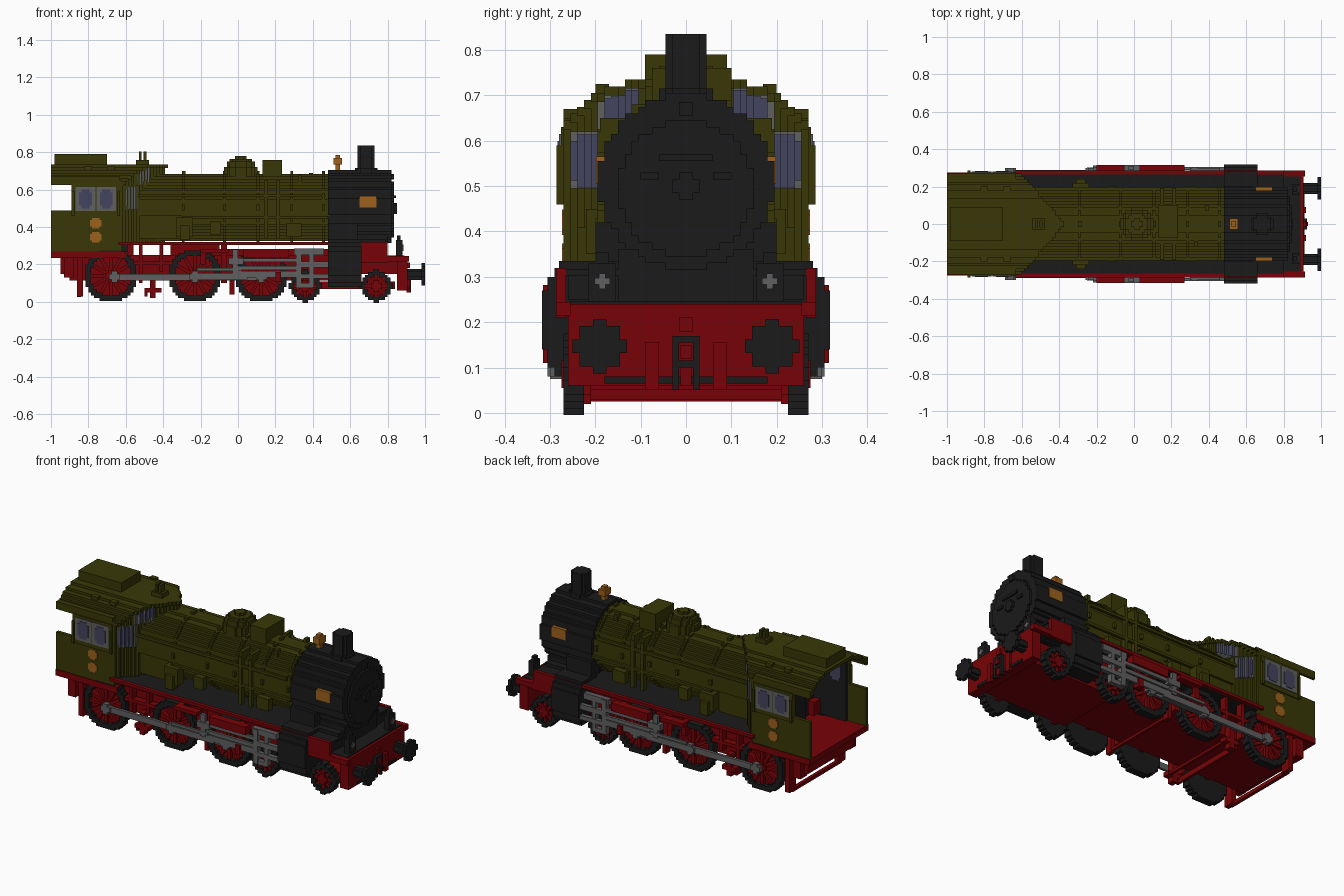
import bpy
import bmesh
import math
from mathutils import Matrix, Vector

default = bpy.data.objects.get("Cube")
if default:
    bpy.data.objects.remove(default, do_unlink=True)

STEP = 0.015  # size of one block


def make_material(name, red, green, blue):
    material = bpy.data.materials.new(name)
    material.use_nodes = True
    colour = (red, green, blue, 1)
    material.diffuse_color = colour
    material.node_tree.nodes["Principled BSDF"].inputs["Base Color"].default_value = colour
    return material


OLIVE = make_material("olive green paint", .04, .039, .002)
BLACK = make_material("soot black", .0105, .0105, .0105)
RED = make_material("frame red", .185, .001, .002)
GREY = make_material("steel grey", .115, .115, .12)
GLASS = make_material("blue glass", .056, .056, .112)
BRASS = make_material("brass", .34, .12, .012)


def add_box(bm, x0, x1, y0, y1, z0, z1):
    centre = Vector((x0 + x1, y0 + y1, z0 + z1)) / 2
    scale = Matrix.Diagonal((x1 - x0, y1 - y0, z1 - z0, 1))
    bmesh.ops.create_cube(bm, size=1, matrix=Matrix.Translation(centre) @ scale)


def finish(name, material, bm):
    mesh = bpy.data.meshes.new(name)
    bm.to_mesh(mesh)
    bm.free()
    mesh.materials.append(material)
    bpy.context.collection.objects.link(bpy.data.objects.new(name, mesh))


def part(name, material, *boxes, mirror=False):
    """One object from axis-aligned boxes, optionally repeated across the centre line."""
    bm = bmesh.new()
    for x0, x1, y0, y1, z0, z1 in boxes:
        add_box(bm, x0, x1, y0, y1, z0, z1)
        if mirror:
            add_box(bm, x0, x1, -y1, -y0, z0, z1)
    finish(name, material, bm)


def rows(radius):
    """Stepped circle: low edge, high edge and half width of each row."""
    count = round(radius / STEP)
    for k in range(-count, count):
        height = (k + .5) * STEP
        half = STEP * max(1, round(math.sqrt(max(0, radius ** 2 - height ** 2)) / STEP))
        yield k * STEP, (k + 1) * STEP, half


def barrel(x0, x1, y, z, radius):
    return [(x0, x1, y - w, y + w, z + a, z + b) for a, b, w in rows(radius)]


def post(x, y, z0, z1, radius):
    return [(x - w, x + w, y + a, y + b, z0, z1) for a, b, w in rows(radius)]


def disc(x, y0, y1, z, radius, hole=0):
    inner = {round(a / STEP): w for a, b, w in rows(hole)} if hole else {}
    for a, b, w in rows(radius):
        gap = inner.get(round(a / STEP), 0)
        if gap:
            yield x - w, x - gap, y0, y1, z + a, z + b
            yield x + gap, x + w, y0, y1, z + a, z + b
        else:
            yield x - w, x + w, y0, y1, z + a, z + b


def wheel(name, x, radius, spokes):
    part(name + "_tyre", BLACK, *disc(x, .23, .27, radius, radius, radius - .03),
         *disc(x, .225, .235, radius, radius), mirror=True)
    part(name + "_hub", RED, *disc(x, .23, .275, radius, .03),
         *disc(x, .23, .244, radius, radius - .02), mirror=True)
    bm = bmesh.new()
    for side in (-1, 1):
        for k in range(spokes):
            place = (Matrix.Translation((x, side * .25, radius))
                     @ Matrix.Rotation(math.tau * k / spokes, 4, "Y")
                     @ Matrix.Translation((0, 0, radius / 2 - .01))
                     @ Matrix.Diagonal((.018, .026, radius - .02, 1)))
            bmesh.ops.create_cube(bm, size=1, matrix=place)
    finish(name + "_spokes", RED, bm)
    part(name + "_axle", RED, (x - .015, x + .015, -.23, .23, radius - .015, radius + .015))


# Boiler, bands and smokebox
part("boiler", OLIVE, *barrel(-.6, .49, 0, .505, .18))
part("firebox", OLIVE, (-.62, -.33, -.165, .165, .335, .56))
for index, x in enumerate((-.3, -.08, .1, .28, .45)):
    part(f"boiler_band_{index}", OLIVE, *barrel(x, x + STEP, 0, .505, .188))
part("smokebox", BLACK, *barrel(.48, .82, 0, .51, .192))
part("smokebox_door", BLACK, *barrel(.81, .835, 0, .495, .15))
part("door_centre", BLACK, *barrel(.83, .85, 0, .5, .03), (.83, .845, -.1, -.06, .515, .53),
     (.83, .845, .06, .1, .515, .53), (.83, .845, -.06, .06, .555, .57),
     (.81, .835, -.015, .015, .655, .685))
part("smokebox_saddle", BLACK, (.5, .8, -.15, .15, .2, .36), (.5, .79, -.19, .19, .24, .335))
part("chimney", BLACK, *post(.685, 0, .68, .835, .045), *post(.685, 0, .68, .715, .06))
part("bell", BRASS, (.51, .555, -.03, .03, .735, .77), (.52, .545, -.015, .015, .7, .785))
part("smokebox_plate", BRASS, (.65, .74, .175, .199, .505, .565), mirror=True)

# Domes and boiler fittings
dome = [box for a, b, w in rows(.09) if b > 0
        for box in post(.015, 0, .69 + a, .69 + b, w)]
part("steam_dome", OLIVE, *dome, *post(.015, 0, .65, .69, .09))
part("sand_box", OLIVE, (.13, .235, -.075, .1, .6, .76))
part("sand_pipe", OLIVE, (.14, .16, .09, .19, .6, .65), (.14, .16, .17, .195, .34, .62),
     (.205, .225, .09, .19, .6, .65), (.205, .225, .17, .195, .34, .62), mirror=True)
part("safety_valve", OLIVE, (-.53, -.515, -.02, .02, .7, .805), (-.505, -.49, -.02, .02, .7, .805),
     (-.545, -.475, -.03, .03, .72, .76))
part("handrail", OLIVE, (-.55, .45, .18, .195, .56, .575), (-.3, .48, .18, .195, .445, .46),
     mirror=True)
part("feed_pump", OLIVE, (-.33, -.24, .165, .22, .35, .45), (-.31, -.26, .18, .24, .33, .41),
     (-.15, -.09, .16, .2, .36, .43), (.26, .34, .16, .2, .35, .42), mirror=True)
part("top_fittings", OLIVE, (-.3, -.28, -.015, .015, .67, .7), (.32, .34, -.12, -.09, .62, .68),
     (.38, .4, .07, .1, .63, .69))

# Cab with wedge-shaped front and arched roof, built in columns
roof, front, panes, frames = [], [], [], []
for k in range(18):
    y0, y1 = k * STEP, (k + 1) * STEP
    middle = (y0 + y1) / 2
    top = STEP * round((.74 - .1 * (middle / .27) ** 3) / STEP)
    nose = STEP * round((-.385 - .85 * middle) / STEP)
    roof.append((-1, nose + STEP, y0, y1, top - .02, top))
    front.append((nose - .04, nose, y0, y1, .32, top - .01))
    if .1 < middle < .195:
        frames.append((nose - .01, nose + .006, y0, y1, .625, min(top - .01, .715)))
        if middle < .18:
            panes.append((nose - .01, nose + .01, y0, y1, .665 - .5 * (middle - .1),
                          min(top - .02, .712) - .3 * max(0, middle - .15)))
    if .18 < middle < .255:
        edge = .015 if middle > .24 else 0
        frames.append((nose - .01, nose + .006, y0, y1, .495, .62))
        if middle > .195:
            panes.append((nose - .01, nose + .01, y0, y1, .497 + edge, .614 - edge))
part("cab_roof", OLIVE, *roof, (-1, -.63, .24, .27, .64, .67), mirror=True)
part("cab_front", OLIVE, *front, mirror=True)
part("front_window_frame", GREY, *frames, mirror=True)
part("front_window_glass", GLASS, *panes, mirror=True)
part("roof_vent", OLIVE, (-.98, -.7, -.09, .09, .72, .79))
part("roof_strips", OLIVE, (-.82, -.78, .17, .2, .69, .725), (-.7, -.66, .17, .2, .69, .725),
     mirror=True)
part("cab_side", OLIVE, (-.89, -.62, .25, .27, .265, .65), (-.89, -.63, .26, .276, .46, .63),
     (-.645, -.63, .26, .285, .46, .59), (-.89, -.875, .26, .285, .46, .59), mirror=True)
part("rear_side_panel", OLIVE, (-1, -.89, .25, .27, .265, .49), mirror=True)
for index, x in enumerate((-.868, -.757)):
    part(f"side_window_frame_{index}", GREY, (x, x + .105, .24, .28, .485, .615), mirror=True)
    part(f"side_window_glass_{index}", GLASS, (x + .018, x + .087, .23, .283, .515, .585),
         (x + .03, x + .075, .23, .283, .5, .6), mirror=True)
part("cab_plate", BRASS, *[box for z in (.42, .345) for box in (
    (-.79, -.73, .26, .273, z - .018, z + .018),
    (-.78, -.74, .26, .273, z - .028, z + .028))], mirror=True)
part("cab_lining", BLACK, (-.88, -.62, .235, .252, .268, .64), mirror=True)
part("backhead", BLACK, (-.67, -.59, -.24, .24, .268, .655), (-.7, -.6, -.12, .12, .268, .62))
part("backhead_valves", RED, (-.72, -.69, .06, .1, .5, .54), (-.72, -.69, -.1, -.06, .5, .54),
     (-.74, -.7, -.2, -.14, .3, .38))
part("cab_floor", RED, (-1, -.6, -.275, .275, .235, .27))

# Running boards, frame and front platform
part("running_board_edge", RED, (-.64, .8, .265, .287, .303, .32), (.66, .8, .265, .287, .21, .32),
     (.79, .915, .255, .287, .215, .245), mirror=True)
part("running_board", BLACK, (-.62, .8, -.266, .266, .303, .316))
part("front_platform", BLACK, (.66, .79, -.26, .26, .25, .31), (.78, .89, -.255, .255, .225, .247))
part("main_frame", RED, (-.9, .48, -.2, .2, .115, .25), (.48, .86, -.17, .17, .15, .23))
part("frame_upper", RED, (-.6, -.56, -.19, .19, .24, .305), (-.36, -.1, -.16, .16, .24, .305),
     (-.1, .48, -.16, .16, .24, .282))
part("buffer_beam", RED, (.85, .905, -.26, .26, .06, .24))
part("frame_hangers", RED, (-.93, -.88, .2, .26, .13, .24), (-.86, -.83, .2, .26, .03, .24),
     (-.53, -.51, .22, .26, .1, .305), (-.42, -.4, .22, .26, .16, .305),
     (-.6, -.33, .22, .26, .2, .22), (-.09, -.06, .2, .26, .1, .305), mirror=True)
part("rear_beam", RED, (-.95, -.88, -.22, .22, .15, .24), (-.86, -.84, -.23, .23, .025, .045))
part("brake_beams", RED, (-.5, -.485, -.24, .24, .03, .06), (-.43, -.415, -.24, .24, .05, .065),
     (-.04, -.025, -.24, .24, .05, .065))
part("brake_hangers", RED, (-.5, -.41, .21, .25, .05, .075), (-.47, -.44, .21, .25, .02, .15),
     (-.045, -.02, .21, .25, .04, .15), mirror=True)

# Buffers, coupling and lamps
for side, label in ((1, "left"), (-1, "right")):
    part(f"{label}_buffer", BLACK, *barrel(.9, .985, side * .19, .147, .025),
         *barrel(.98, 1, side * .19, .147, .054))
part("coupling_links", BLACK, (.9, .925, .015, .03, .05, .17), (.9, .925, -.03, -.015, .05, .17),
     (.9, .925, -.03, .03, .1, .115), (.9, .925, -.03, .03, .155, .17))
part("coupling_hook", RED, *barrel(.9, .92, 0, .195, .02), (.9, .93, -.012, .012, .12, .15),
     (.9, .92, -.012, .012, .06, .1))
part("brake_hose", RED, (.9, .92, .06, .09, .05, .155), mirror=True)
part("front_bar", BLACK, (.9, .912, -.18, .18, .065, .08))
part("lamp", BLACK, (.845, .88, .155, .215, .245, .33), (.85, .87, .17, .2, .32, .355), mirror=True)
part("lamp_lens", GREY, (.87, .885, .168, .202, .283, .297), (.87, .885, .178, .192, .273, .307),
     mirror=True)

# Cylinders
part("cylinder", BLACK, (.48, .66, .15, .318, .14, .27), (.48, .66, .15, .305, .1, .3),
     (.48, .66, .18, .29, .08, .32), (.48, .66, .15, .28, .3, .335),
     (.48, .64, .12, .2, .33, .42), mirror=True)

# Wheels
for index, x in enumerate((-.68, -.23, .125)):
    wheel(f"driving_wheel_{index}", x, .14, 12)
for index, x in enumerate((.36, .74)):
    wheel(f"leading_wheel_{index}", x, .085, 8)
part("bogie_frame", RED, (.3, .84, -.2, .2, .07, .11))

# Rods and valve gear
part("coupling_rod", GREY, (-.68, .15, .272, .288, .115, .15), mirror=True)
part("main_rod", GREY, (-.25, .05, .288, .302, .12, .155), (0, .33, .288, .302, .13, .165),
     mirror=True)
part("crank_pins", GREY, *[box for x in (-.66, -.23, .125)
                           for box in disc(x, .27, .3, .135, .025)], mirror=True)
part("crosshead_guide", GREY, (.31, .34, .27, .305, .08, .28), (.38, .405, .27, .3, .08, .28),
     (.31, .48, .28, .305, .185, .215), (.31, .48, .28, .305, .125, .15),
     (.3, .46, .27, .3, .25, .285), (.31, .4, .27, .3, .075, .1), mirror=True)
part("valve_rods", GREY, (-.22, .02, .3, .312, .165, .18), (0, .31, .29, .305, .213, .233),
     (.0, .31, .29, .305, .17, .192), (-.05, .03, .28, .315, .2, .235),
     (-.03, 0, .29, .31, .15, .28), mirror=True)
part("motion_bracket", RED, (-.2, -.05, .27, .315, .262, .282), (.03, .27, .27, .315, .235, .282),
     (.2, .23, .26, .29, .12, .282), (.2, .23, .28, .315, .11, .16), (-.2, -.17, .25, .29, .2, .282),
     mirror=True)
